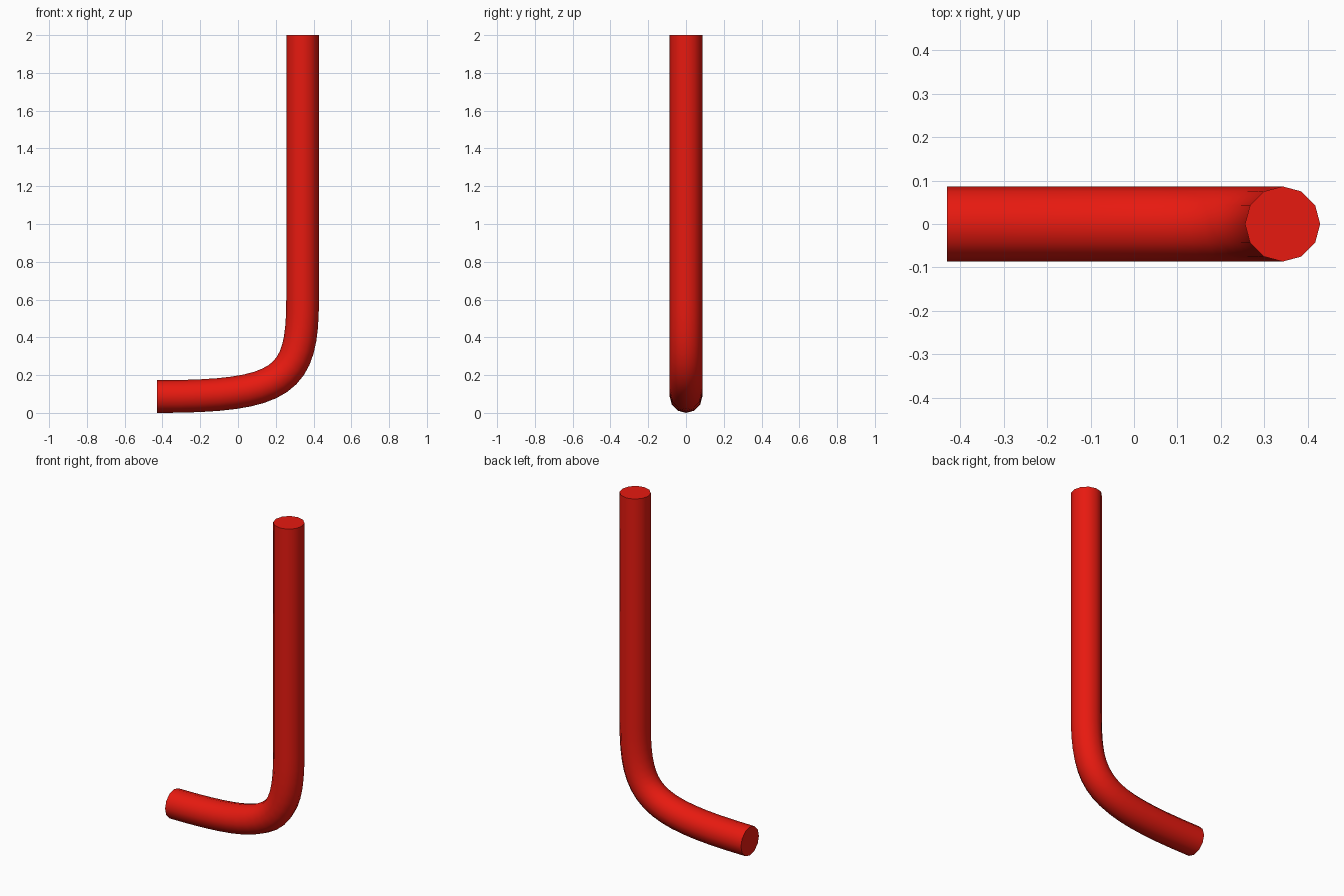
import bpy, bmesh, math
from mathutils import Vector

if "Cube" in bpy.data.objects:
    bpy.data.objects.remove(bpy.data.objects["Cube"])

R, SIDES, STEPS = 0.0865, 12, 16

# Centre line in the xz plane: curved foot, then a straight riser
P = [Vector(p) for p in ((-0.43, 0, R), (0.25, 0, R), (0.342, 0, 0.17), (0.342, 0, 0.6))]
path = []
for i in range(STEPS + 1):
    t = i / STEPS
    s = 1 - t
    pos = P[0]*s**3 + P[1]*3*s*s*t + P[2]*3*s*t*t + P[3]*t**3
    tan = (P[1]-P[0])*s*s + (P[2]-P[1])*2*s*t + (P[3]-P[2])*t*t
    path.append((pos, tan.normalized()))
path.append((Vector((0.342, 0, 2)), Vector((0, 0, 1))))

# Sweep a 12-sided ring along the centre line
bm = bmesh.new()
rings = []
for pos, tan in path:
    side = Vector((0, 1, 0))
    up = tan.cross(side)
    rings.append([bm.verts.new(pos + R*(math.cos(a)*up + math.sin(a)*side))
                  for a in (2*math.pi*k/SIDES for k in range(SIDES))])
for r0, r1 in zip(rings, rings[1:]):
    for k in range(SIDES):
        n = (k + 1) % SIDES
        bm.faces.new((r0[k], r0[n], r1[n], r1[k]))
# Flat end caps
bm.faces.new(rings[0])
bm.faces.new(rings[-1])
bmesh.ops.recalc_face_normals(bm, faces=bm.faces)

mesh = bpy.data.meshes.new("bent_pipe")
bm.to_mesh(mesh)
bm.free()
pipe = bpy.data.objects.new("bent_pipe", mesh)
bpy.context.collection.objects.link(pipe)

# Red paint
red = bpy.data.materials.new("red_paint")
red.diffuse_color = (0.8, 0.01, 0.005, 1)
red.use_nodes = True
red.node_tree.nodes["Principled BSDF"].inputs["Base Color"].default_value = red.diffuse_color
mesh.materials.append(red)

# Smooth tube, sharp cap edges
bpy.context.view_layer.objects.active = pipe
pipe.select_set(True)
bpy.ops.object.shade_smooth_by_angle(angle=math.radians(40))
